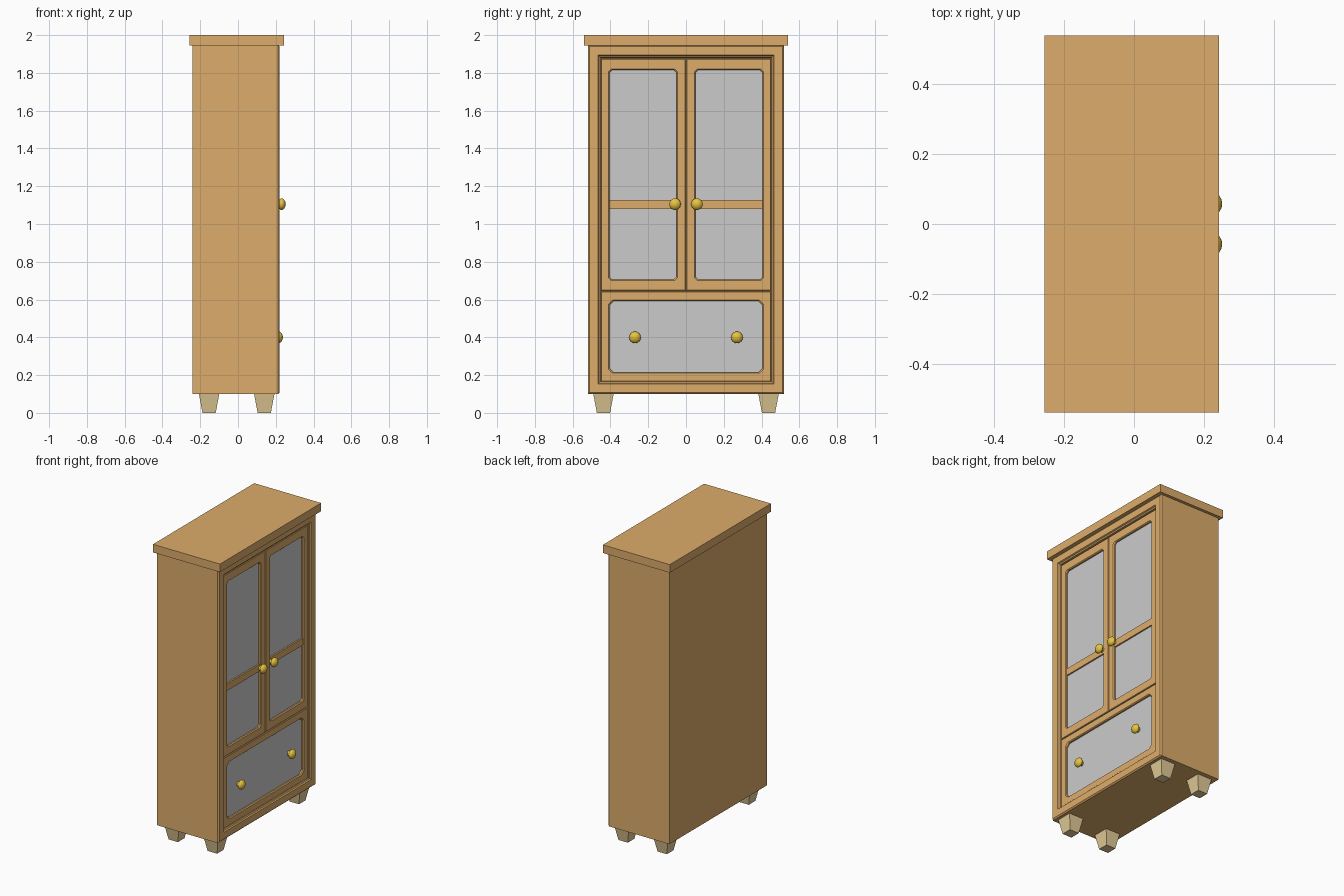
import bpy, bmesh, math

if "Cube" in bpy.data.objects:
    bpy.data.objects.remove(bpy.data.objects["Cube"])


def material(name, rgb):
    m = bpy.data.materials.new(name)
    m.diffuse_color = (*rgb, 1)
    m.use_nodes = True
    m.node_tree.nodes["Principled BSDF"].inputs["Base Color"].default_value = m.diffuse_color
    return m


WOOD = material("wood", (0.72, 0.415, 0.145))
PALE = material("pale_wood", (0.77, 0.6, 0.31))
BRASS = material("brass", (0.8, 0.55, 0.05))


def finish(name, bm, mat=None):
    bmesh.ops.remove_doubles(bm, verts=bm.verts, dist=0.0001)
    me = bpy.data.meshes.new(name)
    bm.to_mesh(me)
    bm.free()
    ob = bpy.data.objects.new(name, me)
    bpy.context.collection.objects.link(ob)
    if mat:
        me.materials.append(mat)
    return ob


def rect_loop(bm, rect, inset, x, c):
    # rectangle in the yz plane with corners cut by c
    y0, y1, z0, z1 = rect
    y0, y1, z0, z1 = y0 + inset, y1 - inset, z0 + inset, z1 - inset
    pts = [(y0 + c, z0), (y1 - c, z0), (y1, z0 + c), (y1, z1 - c),
           (y1 - c, z1), (y0 + c, z1), (y0, z1 - c), (y0, z0 + c)]
    return [bm.verts.new((x, y, z)) for y, z in pts]


def loft(name, loops, mat, back=False, front=False):
    # loops: (rect, inset, x, corner cut), ordered from back to front to inside
    bm = bmesh.new()
    rings = [rect_loop(bm, *l) for l in loops]
    for a, b in zip(rings, rings[1:]):
        for i in range(8):
            j = (i + 1) % 8
            bm.faces.new((a[i], a[j], b[j], b[i]))
    if back:
        bm.faces.new(rings[0][::-1])
    if front:
        bm.faces.new(rings[-1])
    return finish(name, bm, mat)


def box(name, rect, x0, x1, mat):
    return loft(name, [(rect, 0, x0, 0), (rect, 0, x1, 0)], mat, True, True)


def panel_frame(name, outer, inner, cut):
    # framed front with a chamfered opening, plus its grey panel
    loft(name + "_frame", [(outer, 0, 0.182, 0), (outer, 0, 0.202, 0),
                           (outer, 0.003, 0.205, 0), (inner, -0.003, 0.205, cut),
                           (inner, 0.002, 0.199, cut), (inner, 0.002, 0.187, cut)], WOOD)
    loft(name + "_panel", [(inner, -0.005, 0.184, cut), (inner, -0.005, 0.19, cut)],
         None, True, True)


def knob(name, x, y, z):
    # turned knob: short stem and round head
    profile = [(0.0, 0.016), (0.012, 0.014), (0.015, 0.024), (0.022, 0.031),
               (0.03, 0.031), (0.039, 0.024), (0.046, 0.012), (0.048, 0)]
    bm = bmesh.new()
    vs = [bm.verts.new((x + h, y, z + r)) for h, r in profile]
    es = [bm.edges.new(p) for p in zip(vs, vs[1:])]
    bmesh.ops.spin(bm, geom=vs + es, cent=(x, y, z), axis=(1, 0, 0),
                   angle=math.tau, steps=16)
    bmesh.ops.remove_doubles(bm, verts=bm.verts, dist=0.0001)
    bmesh.ops.recalc_face_normals(bm, faces=bm.faces)
    for f in bm.faces:
        f.smooth = True
    finish(name, bm, BRASS)


# carcass with recessed front
body = (-0.52, 0.52, 0.1, 1.948)
loft("carcass", [(body, 0, -0.24, 0), (body, 0, 0.212, 0), (body, 0.008, 0.22, 0),
                 (body, 0.054, 0.22, 0), (body, 0.058, 0.212, 0),
                 (body, 0.066, 0.208, 0), (body, 0.068, 0.184, 0)], WOOD, True, True)

# top board
box("top_board", (-0.54, 0.54, 1.945, 2.0), -0.257, 0.243, WOOD)

# doors with a cross bar and knob each
for side, s in (("left", -1), ("right", 1)):
    def span(a, b, z0, z1):
        return (min(s * a, s * b), max(s * a, s * b), z0, z1)
    panel_frame(side + "_door", span(0.001, 0.451, 0.647, 1.875),
                span(0.049, 0.407, 0.703, 1.817), 0.014)
    box(side + "_door_bar", span(0.048, 0.408, 1.08, 1.127), 0.185, 0.2, WOOD)
    knob(side + "_door_knob", 0.205, s * 0.058, 1.105)
    knob(side + "_drawer_knob", 0.19, s * 0.27, 0.4)

# drawer
panel_frame("drawer", (-0.451, 0.451, 0.166, 0.643), (-0.407, 0.407, 0.213, 0.595), 0.022)

# tapered feet
for x, xn in ((-0.153, "back"), (0.139, "front")):
    for y, yn in ((-0.437, "left"), (0.437, "right")):
        bm = bmesh.new()
        bmesh.ops.create_cube(bm, size=1)
        for v in bm.verts:
            top = v.co.z > 0
            w = 0.108 if top else 0.07
            v.co = (x + v.co.x * w, y + v.co.y * w, 0.101 if top else 0)
        finish(f"{xn}_{yn}_foot", bm, PALE)
